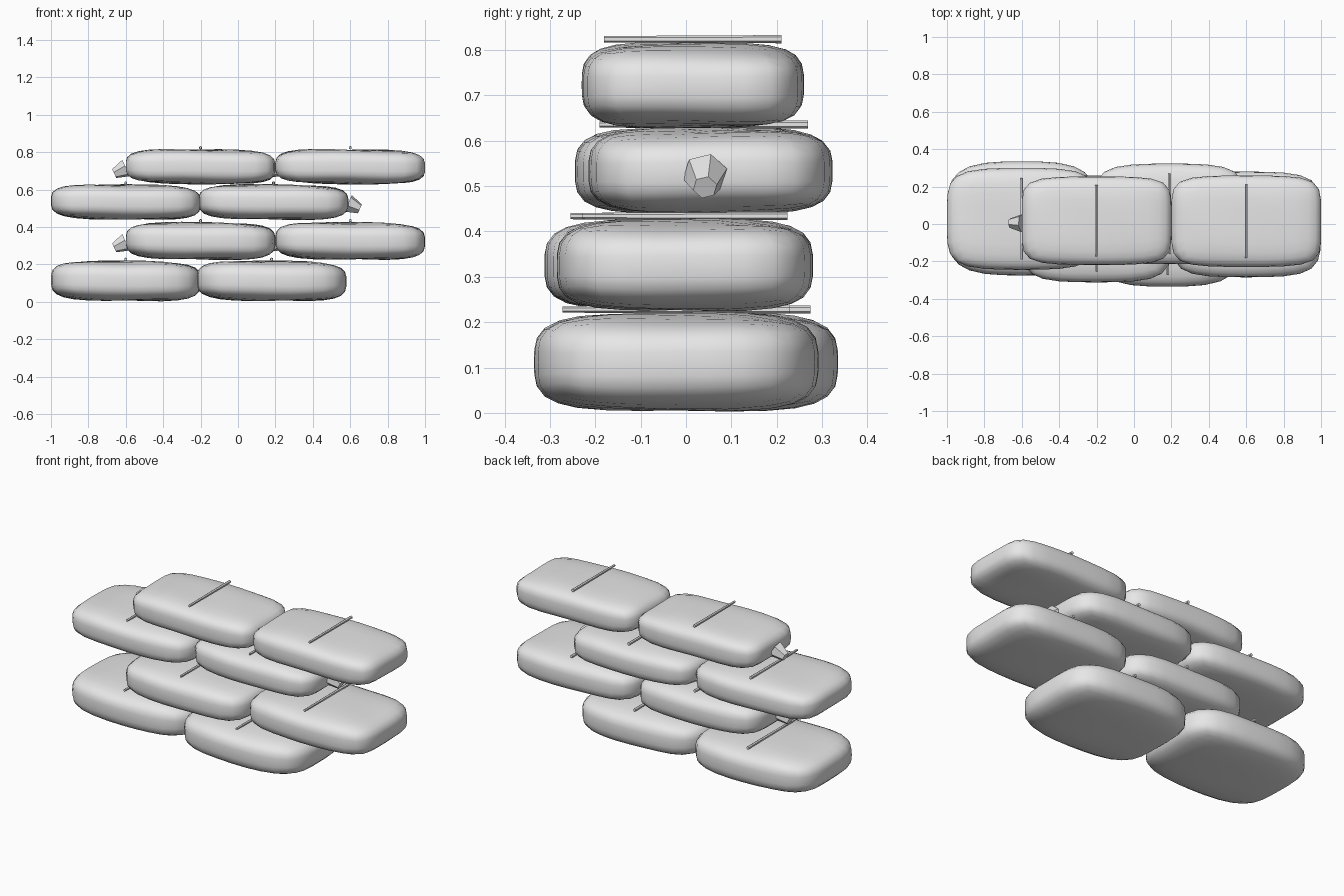
import bpy, bmesh, math, random
from mathutils import Matrix

if "Cube" in bpy.data.objects:
    bpy.data.objects.remove(bpy.data.objects["Cube"])

random.seed(4)

grey = bpy.data.materials.new("pale_grey_cloth")
grey.diffuse_color = (0.8, 0.8, 0.8, 1)
grey.use_nodes = True
grey.node_tree.nodes["Principled BSDF"].inputs["Base Color"].default_value = grey.diffuse_color


def finish(name, bm, smooth):
    bmesh.ops.recalc_face_normals(bm, faces=bm.faces)
    mesh = bpy.data.meshes.new(name)
    for f in bm.faces:
        f.smooth = smooth
    bm.to_mesh(mesh)
    bm.free()
    mesh.materials.append(grey)
    ob = bpy.data.objects.new(name, mesh)
    bpy.context.collection.objects.link(ob)
    return ob


# Sandbag: a cube grid squashed into a soft rounded box with slight lumps
def sandbag(name, cx, y0, y1, z0, z1, n):
    hx, hy, hz = 0.4, (y1 - y0) / 2, (z1 - z0) / 2
    cy, cz = (y0 + y1) / 2, (z0 + z1) / 2
    phase = random.uniform(0, 6)
    bm = bmesh.new()
    bmesh.ops.create_cube(bm, size=2)
    bmesh.ops.subdivide_edges(bm, edges=bm.edges[:], cuts=7, use_grid_fill=True)
    for v in bm.verts:
        x, y, z = v.co
        plan = (abs(x) ** n + abs(y) ** n) ** (1 / n)
        r = (plan ** 3.8 + abs(z) ** 3.8) ** (1 / 3.8)
        x, y, z = x / r, y / r, z / r
        lump = 0.003 * math.sin(5 * x + 3 * y + phase)
        sag = -0.004 * x
        v.co = (cx + x * hx, cy + y * hy * (1 - 0.05 * x * x),
                cz + z * (hz - 0.003) + lump * abs(z) + sag)
    finish(name, bm, True)


# Seam: thin tapered strip lying across the top of a bag
def seam(name, cx, y0, y1, z):
    bm = bmesh.new()
    bmesh.ops.create_cone(bm, cap_ends=True, segments=6, radius1=0.009,
                          radius2=0.007, depth=y1 - y0,
                          matrix=Matrix.Translation((cx, (y0 + y1) / 2, z))
                          @ Matrix.Rotation(math.pi / 2, 4, 'X'))
    finish(name, bm, False)


# Tied neck: stubby six-sided cone poking out of one end of a bag
def knot(name, x, y, z, side):
    bm = bmesh.new()
    bmesh.ops.create_cone(bm, cap_ends=True, segments=6, radius1=0.05,
                          radius2=0.027, depth=0.07,
                          matrix=Matrix.Translation((x, y, z))
                          @ Matrix.Rotation(side * math.radians(115), 4, 'Y')
                          @ Matrix.Rotation(math.radians(15), 4, 'Z'))
    finish(name, bm, False)


# Rows from the ground up: z range, roundness, bags as (x, y min, y max, knot side)
rows = [
    (0.003, 0.222, 4, [(-0.6, -0.275, 0.335, 0), (0.18, -0.335, 0.292, 0)]),
    (0.224, 0.428, 5, [(-0.2, -0.312, 0.26, -1), (0.6, -0.285, 0.28, -1)]),
    (0.438, 0.630, 5, [(-0.6, -0.245, 0.30, 0), (0.19, -0.215, 0.323, 1)]),
    (0.628, 0.818, 6, [(-0.2, -0.22, 0.255, -1), (0.6, -0.23, 0.26, -1)]),
]
for i, (z0, z1, n, bags) in enumerate(rows):
    for j, (cx, y0, y1, side) in enumerate(bags):
        tag = f"row{i + 1}_{'left' if j == 0 else 'right'}"
        sandbag("sandbag_" + tag, cx, y0, y1, z0, z1, n)
        inset = 0.1 * (y1 - y0)
        seam("seam_" + tag, cx, y0 + inset, y1 - inset, z1 + 0.006)
        if side:
            knot("tied_neck_" + tag, cx + side * 0.43, (y0 + y1) / 2 - 0.012,
                 (z0 + z1) / 2 - 0.022, side)
